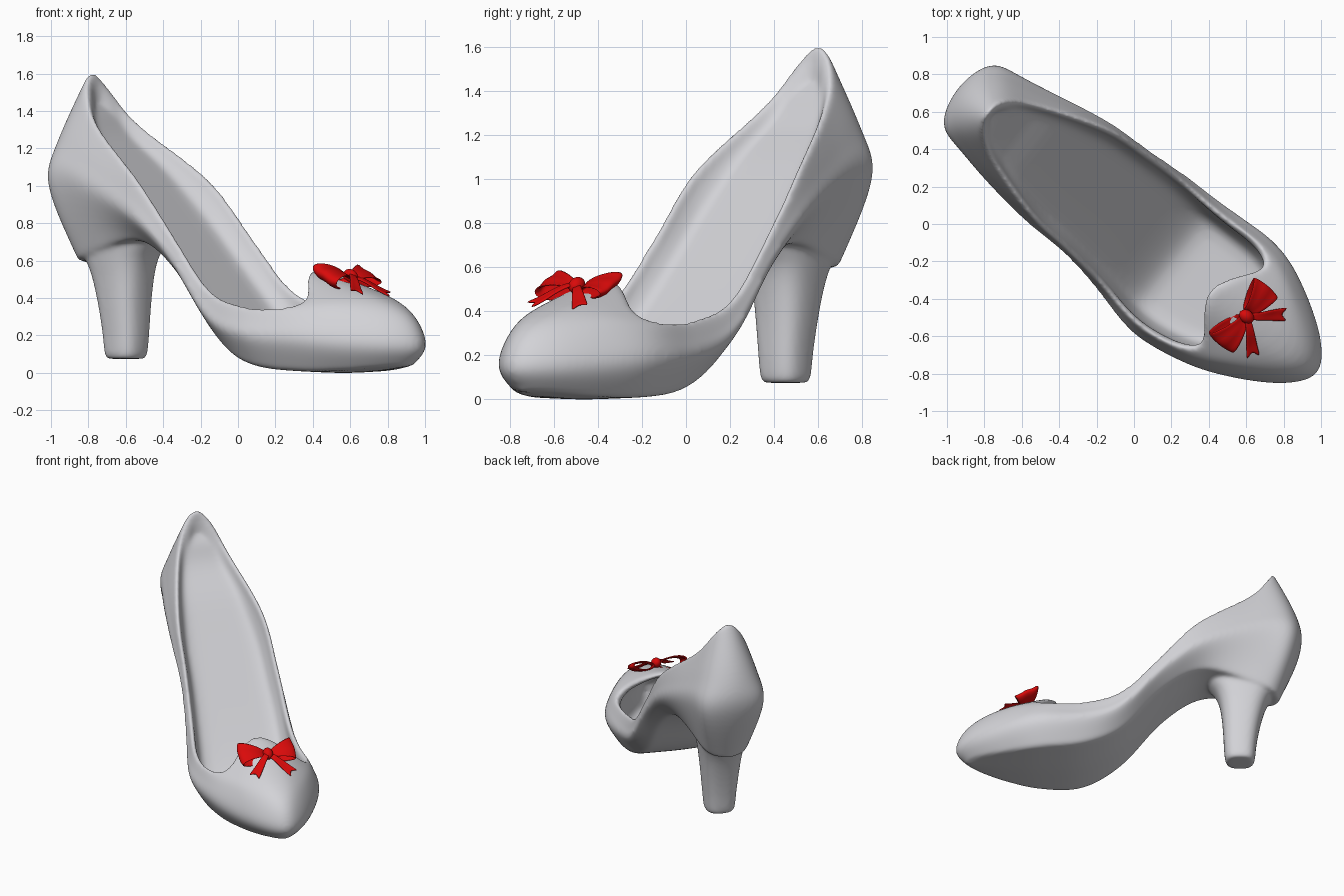
import bpy, bmesh, math
from mathutils import Vector, Matrix

if "Cube" in bpy.data.objects:
    bpy.data.objects.remove(bpy.data.objects["Cube"])


def make_material(name, rgb, rough):
    m = bpy.data.materials.new(name)
    m.use_nodes = True
    m.diffuse_color = (*rgb, 1)
    node = m.node_tree.nodes["Principled BSDF"]
    node.inputs["Base Color"].default_value = (*rgb, 1)
    node.inputs["Roughness"].default_value = rough
    return m


GREY = make_material("soft grey", (0.65, 0.65, 0.68), 0.5)
RED = make_material("bow red", (0.7, 0.003, 0.003), 0.5)

# The shoe is built along local x (toe at +x) and then turned
PLACE = Matrix.Rotation(math.radians(-39.1), 4, "Z")
BOW = PLACE @ Matrix.Translation((0.77, -0.005, 0.5)) @ Matrix.Rotation(math.radians(28), 4, "Y")


def spline(pts, steps, closed=False):
    """Smooth curve through the points."""
    pts = [Vector(p) for p in pts]
    n = len(pts)
    get = (lambda i: pts[i % n]) if closed else (lambda i: pts[min(max(i, 0), n - 1)])
    out = []
    for i in range(n if closed else n - 1):
        a, b, c, d = (get(i + k) for k in (-1, 0, 1, 2))
        for j in range(steps):
            t = j / steps
            out.append(b + (c - a) * t / 2 + (a - b * 2.5 + c * 2 - d / 2) * t * t
                       + (b * 3 - a - c * 3 + d) * t ** 3 / 2)
    if not closed:
        out.append(pts[-1])
    return out


def sheet(name, columns, material, matrix, wrap=False, caps=False, thick=0.0):
    """Skin a grid of points given as columns."""
    bm = bmesh.new()
    grid = [[bm.verts.new(p) for p in col] for col in columns]
    count = len(grid)
    for c in range(count if wrap else count - 1):
        a, b = grid[c], grid[(c + 1) % count]
        for r in range(len(a) - 1):
            bm.faces.new((a[r], a[r + 1], b[r + 1], b[r]))
    if caps:
        bm.faces.new([col[0] for col in grid])
        bm.faces.new([col[-1] for col in reversed(grid)])
    bmesh.ops.remove_doubles(bm, verts=bm.verts, dist=0.0005)
    if not thick:
        bmesh.ops.recalc_face_normals(bm, faces=bm.faces)
    for f in bm.faces:
        f.smooth = True
    mesh = bpy.data.meshes.new(name)
    bm.to_mesh(mesh)
    bm.free()
    mesh.materials.append(material)
    obj = bpy.data.objects.new(name, mesh)
    bpy.context.collection.objects.link(obj)
    obj.matrix_world = matrix
    if thick:
        mod = obj.modifiers.new("thickness", "SOLIDIFY")
        mod.thickness, mod.offset = thick, -1
    mod = obj.modifiers.new("smooth", "SUBSURF")
    mod.levels = mod.render_levels = 1
    return obj


# Shoe body: half loops from back of heel to toe (length, half width, height)
SOLE = [(-1.03, 0, .6), (-.99, .11, .6), (-.87, .17, .63), (-.5, .22, .71), (-.2, .25, .52),
        (.07, .27, .2), (.35, .33, .05), (.65, .31, .01), (.9, .22, .015), (1.1, .11, .035),
        (1.19, 0, .045)]
WIDEST = [(-1.18, 0, 1), (-1.125, .205, 1), (-.93, .262, 1), (-.5, .335, .85), (-.2, .35, .62),
          (.1, .385, .29), (.4, .42, .19), (.7, .395, .17), (.95, .295, .16), (1.17, .15, .16),
          (1.265, 0, .16)]
UPPER = [(-1.155, 0, 1.25), (-1.09, .16, 1.24), (-.91, .235, 1.17), (-.48, .328, .95),
         (-.2, .345, .69), (.09, .375, .37), (.38, .4, .28), (.67, .365, .3), (.88, .255, .345),
         (1.04, .115, .37), (1.1, 0, .37)]
RIM = [(-.985, 0, 1.615), (-.955, .095, 1.535), (-.82, .185, 1.34), (-.45, .31, 1.045),
       (-.2, .335, .76), (.08, .355, .455), (.35, .37, .365), (.58, .35, .355), (.68, .27, .4),
       (.58, .12, .52), (.53, 0, .56)]
LINING = [(-.96, 0, 1.55), (-.93, .065, 1.48), (-.81, .15, 1.26), (-.45, .277, .97),
          (-.2, .302, .69), (.08, .325, .38), (.35, .345, .23), (.65, .315, .23), (.83, .2, .28),
          (.95, .09, .32), (1, 0, .32)]


def full_loop(half):
    other = [(x, -y, z) for x, y, z in reversed(half[1:-1])]
    return spline(half + other, 4, closed=True)


def floor_height(x):
    """Insole: flat under the toes, then one long rise to the back of the heel."""
    rise = max(0, 0.32 - x)
    return 0.085 + 1.16 * rise * rise / (rise + 0.12)


def skewed(p):
    """Swell the ball of the foot to one side and set the heel slightly off centre."""
    ball = 0.035 * math.exp(-((p.x - 0.35) / 0.25) ** 2)
    back = 0.025 * min(1, max(0, -0.3 - p.x) * 2)
    return p - Vector((0, ball + back, 0))


columns = []
for sole, widest, upper, rim, lining in zip(*map(full_loop, (SOLE, WIDEST, UPPER, RIM, LINING))):
    under = [Vector((sole.x, sole.y * k, sole.z - 0.01 * (1 - k))) for k in (0, 0.45, 0.9)]
    drop = 0.015 + 0.03 * min(1, max(0, rim.x - 0.3) * 5)
    lip = Vector((rim.x * 0.985, rim.y * 0.92, rim.z - drop))
    floor = [Vector((lining.x * 0.99, lining.y * k, min(floor_height(lining.x), lining.z - 0.03)))
             for k in (0.85, 0.45, 0)]
    col = under + spline((sole, widest, upper, rim), 4) + spline((lip, lining, floor[0]), 2)
    columns.append([skewed(p) for p in col + floor[1:]])
shoe = sheet("shoe_body", columns, GREY, PLACE, wrap=True)

# Heel: rounded square rings (centre, half length, half width, height)
HEEL = [(-.75, .085, .085, .075), (-.75, .105, .105, .09), (-.75, .115, .115, .2),
        (-.758, .13, .13, .35), (-.77, .16, .148, .52), (-.78, .205, .165, .63),
        (-.775, .275, .175, .73), (-.77, .25, .16, .82)]
columns = []
for i in range(24):
    a = math.tau * i / 24
    u, v = (math.copysign(abs(f(a)) ** 0.75, f(a)) for f in (math.cos, math.sin))
    columns.append(spline([(c + l * u, w * v - 0.027, z) for c, l, w, z in HEEL], 2))
heel = sheet("heel", columns, GREY, PLACE, wrap=True, caps=True)

# Fuse heel and body into one softly blended skin
bpy.context.view_layer.update()
bpy.ops.object.select_all(action="DESELECT")
for part in (shoe, heel):
    part.select_set(True)
bpy.context.view_layer.objects.active = shoe
bpy.ops.object.join()
fuse = shoe.modifiers.new("fuse", "REMESH")
fuse.mode = "VOXEL"
fuse.voxel_size = 0.011
fuse.use_smooth_shade = True
blend = shoe.modifiers.new("blend", "SMOOTH")
blend.factor, blend.iterations = 0.5, 16

# Bow: two puffed loops and two notched tails
for side, label in ((1, "left"), (-1, "right")):
    columns = []
    for i in range(20):
        a = math.tau * i / 20
        reach = (1 - math.cos(a)) / 2
        half = 0.03 + 0.065 * reach
        y = 0.015 + 0.175 * reach
        z = 0.034 * math.sin(a) + 0.012 * reach
        columns.append([(half * k - 0.02 * reach, side * (y + 0.012 * (1 - k * k)),
                         z + 0.008 * math.cos(k * 6) * reach)
                        for k in (-1, -.5, 0, .5, 1)])
    sheet("bow_loop_" + label, columns, RED, BOW, wrap=True, thick=0.01)

    columns = []
    for k in (-1, -0.5, 0, 0.5, 1):
        col = []
        for j in range(7):
            t = j / 6
            length = 0.245 * t * (1 - 0.16 * (1 - abs(k)) * t)
            across = (0.016 + 0.024 * t) * k
            ang = math.radians(38)
            col.append((length * math.cos(ang) - across * math.sin(ang),
                        side * (length * math.sin(ang) + across * math.cos(ang)),
                        0.025 + 0.01 * t * (1 - 2 * t) + 0.006 * math.sin(t * 6)))
        columns.append(col)
    sheet("bow_tail_" + label, columns, RED, BOW, thick=0.012)

# Bow knot
bpy.ops.mesh.primitive_uv_sphere_add(segments=20, ring_count=12, radius=1)
knot = bpy.context.object
knot.name = "bow_knot"
knot.data.materials.append(RED)
knot.matrix_world = BOW @ Matrix.Translation((0, 0, 0.02)) @ Matrix.Diagonal((.045, .035, .036, 1))
bpy.ops.object.shade_smooth()
